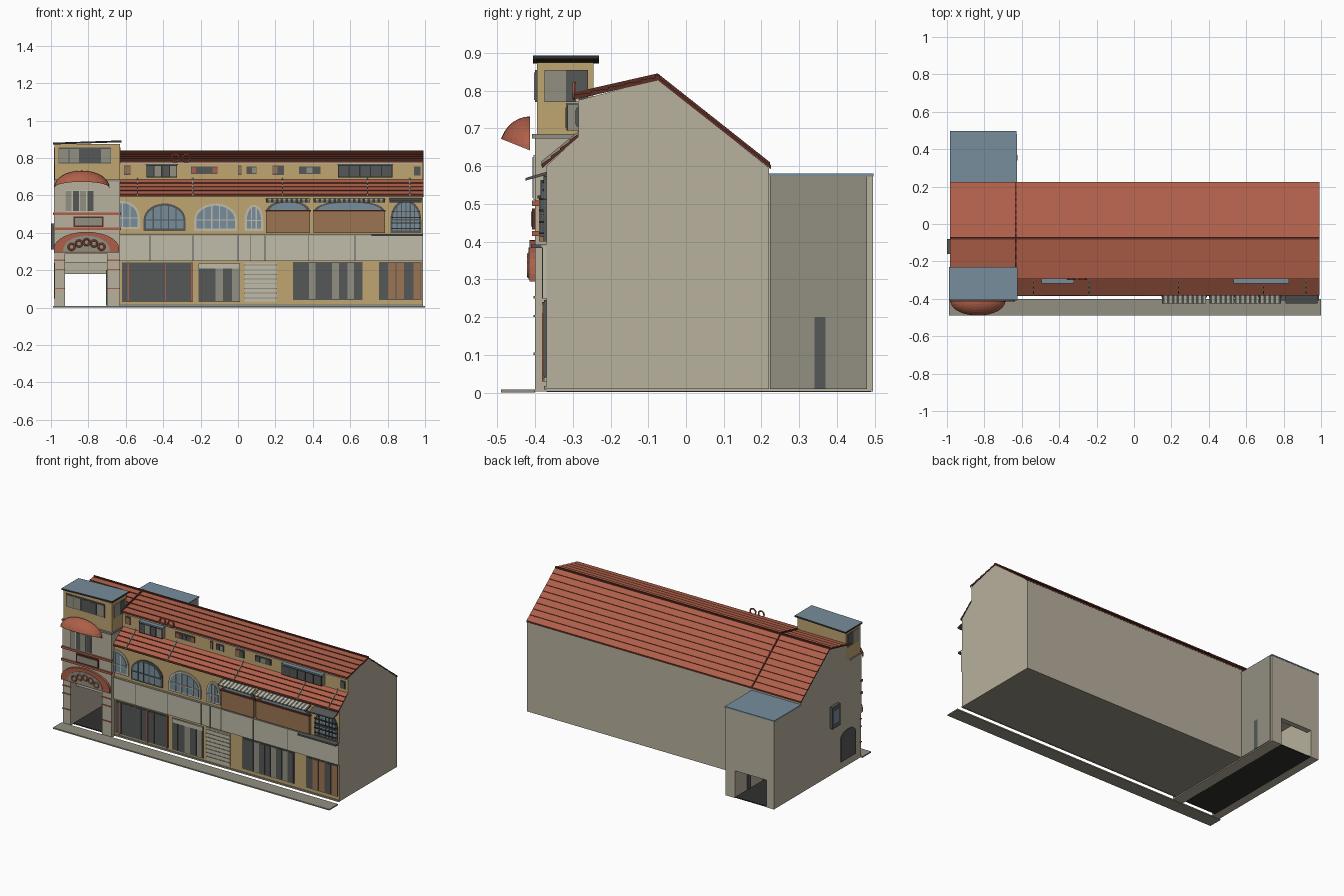
import bpy, bmesh, math
from mathutils import Vector

old = bpy.data.objects.get("Cube")
if old:
    bpy.data.objects.remove(old, do_unlink=True)


def material(name, *rgb):
    m = bpy.data.materials.new(name)
    m.use_nodes = True
    col = [(c / 255) ** 2.2 for c in rgb] + [1]
    m.diffuse_color = col
    m.node_tree.nodes["Principled BSDF"].inputs["Base Color"].default_value = col
    return m


beige = material("beige wall", 182, 175, 156)
yellow = material("ochre wall", 190, 164, 114)
red = material("terracotta", 172, 95, 74)
maroon = material("dark tile edge", 92, 50, 42)
blue = material("blue grey", 118, 140, 154)
dark = material("dark glass", 86, 89, 87)
grey = material("stone grey", 145, 143, 128)
light = material("pale trim", 190, 186, 168)
brown = material("wood brown", 154, 116, 84)
black = material("charcoal", 52, 52, 50)


def finish(name, bm, mat):
    bmesh.ops.recalc_face_normals(bm, faces=bm.faces)
    me = bpy.data.meshes.new(name)
    bm.to_mesh(me)
    bm.free()
    me.materials.append(mat)
    ob = bpy.data.objects.new(name, me)
    bpy.context.collection.objects.link(ob)
    return ob


def prism(name, axis, pts, a, b, mat):
    """Extrude a closed outline along the x or y axis."""
    bm = bmesh.new()
    place = (lambda t, p: (t, *p)) if axis == "x" else (lambda t, p: (p[0], t, p[1]))
    ends = [[bm.verts.new(place(t, p)) for p in pts] for t in (a, b)]
    for ring in ends:
        bm.faces.new(ring)
    n = len(pts)
    for i in range(n):
        j = (i + 1) % n
        bm.faces.new((ends[0][i], ends[0][j], ends[1][j], ends[1][i]))
    return finish(name, bm, mat)


def box(name, x0, x1, y0, y1, z0, z1, mat):
    return prism(name, "x", [(y0, z0), (y1, z0), (y1, z1), (y0, z1)], x0, x1, mat)


def paint(ob, mat, rule):
    ob.data.materials.append(mat)
    slot = len(ob.data.materials) - 1
    for p in ob.data.polygons:
        if rule(p):
            p.material_index = slot


def arch_outline(x0, x1, z0, z1, spring, steps=14):
    c, r = (x0 + x1) / 2, (x1 - x0) / 2
    arc = [(c + r * math.cos(math.pi * i / steps),
            spring + (z1 - spring) * math.sin(math.pi * i / steps)) for i in range(steps + 1)]
    return [(x0, z0), (x1, z0)] + arc if spring > z0 else arc


def panes(name, x0, x1, z0, z1, y, mats, frame=dark):
    """Framed row of panes facing the front."""
    box(name + "_frame", x0, x1, y - .004, y + .002, z0, z1, frame)
    w = (x1 - x0) / len(mats)
    for i, m in enumerate(mats):
        box(name + "_pane", x0 + i * w + .003, x0 + (i + 1) * w - .003,
            y - .007, y, z0 + .006, z1 - .006, m)


def arch_window(name, x0, x1, z0, z1, frame, glass, bars, y=-.37):
    spring, t = z0 + (z1 - z0) * .4, .012
    prism(name + "_frame", "y", arch_outline(x0, x1, z0, z1, spring), y - .008, y, frame)
    prism(name + "_glass", "y", arch_outline(x0 + t, x1 - t, z0 + t, z1 - t, spring), y - .011, y, glass)
    c, r = (x0 + x1) / 2, (x1 - x0) / 2 - t
    for i in range(1, bars):
        u = 2 * i / bars - 1
        top = spring + (z1 - t - spring) * math.sqrt(1 - u * u)
        box(name + "_bar", c + u * r - .003, c + u * r + .003, y - .015, y, z0 + t, top, frame)
    box(name + "_rail", x0 + t, x1 - t, y - .015, y, spring - .003, spring + .003, frame)


def tiled_roof(name, low, high, rows, x0, x1, step=.005):
    """Sloping sheet of overlapping tile courses with dark edges."""
    low, high = Vector(low), Vector(high)
    pts = []
    for i in range(rows):
        pts.append(low.lerp(high, i / rows) + Vector((0, step)))
        pts.append(low.lerp(high, (i + 1) / rows))
    drop = Vector((0, -.008))
    ob = prism(name, "x", [tuple(p) for p in pts + [high + drop, low + drop]], x0, x1, red)
    paint(ob, maroon, lambda p: p.normal.z < .3)


# Main block and the wing over the passage
section = [(-.37, .29), (-.37, .6), (-.285, .68), (-.285, .775), (-.075, .83), (.22, .595), (.22, .29)]
low_section = [(-.37, .01)] + section[1:-1] + [(.22, .01)]
main = prism("main_block", "x", low_section, -.63, .99, beige)
paint(main, yellow, lambda p: p.normal.y < -.9)
paint(main, grey, lambda p: p.normal.z < -.9)
prism("wing_block", "x", section, -.98, -.63, beige)
annex = box("rear_annex", -.98, -.63, .21, .495, .29, .575, beige)
box("annex_roof", -.983, -.627, .215, .497, .573, .581, blue)
box("annex_side_facing", -.632, -.626, .222, .48, .01, .574, grey)
for name, a, b in (("passage_outer_wall", -.98, -.925), ("passage_inner_wall", -.70, -.63)):
    box(name, a, b, -.4, .495, .003, .29, beige)
    for i in range(5):
        box("passage_pilaster", a - .006, b + .006, -.3 + i * .16, -.27 + i * .16, .01, .2, dark) if a > -.9 else None
box("rear_lintel", -.925, -.70, .46, .495, .18, .29, beige)
box("passage_floor", -.925, -.70, -.37, .49, .002, .008, black)
box("gate_beam", -.925, -.70, -.34, -.32, .24, .29, light)
box("pavement", -.99, 1, -.49, -.4, 0, .008, grey)

# Roofs
tiled_roof("lower_front_roof", (-.382, .602), (-.285, .685), 4, -.63, .992)
tiled_roof("upper_front_roof", (-.295, .785), (-.075, .835), 5, -.985, .992)
tiled_roof("back_roof", (.225, .6), (-.075, .836), 9, -.985, .992, .003)
box("ridge_cap", -.985, .992, -.082, -.07, .83, .841, maroon)
box("upper_eave", -.63, .99, -.293, -.283, .77, .78, light)
for a, b in (((-.295, .785), (-.075, .835)), ((-.075, .835), (.222, .6))):
    prism("roof_divider", "x", [a, b, (b[0], b[1] + .011), (a[0], a[1] + .011)], -.635, -.627, maroon)
for x in (-.54, -.245, .235, .69, .915):
    prism("roof_rib", "x", [(-.384, .6), (-.285, .68), (-.285, .693), (-.384, .612)], x, x + .006, grey)
for x in (-.335, -.275):
    bpy.ops.mesh.primitive_torus_add(location=(x, -.296, .8), rotation=(math.pi / 2, 0, 0), major_radius=.02,
                                     minor_radius=.005, major_segments=16, minor_segments=6)
    bpy.context.object.name = "roof_scroll"
    bpy.context.object.data.materials.append(red)

# Attic windows
panes("attic_slit", -.61, -.575, .71, .76, -.286, [brown])
panes("attic_window", -.25, -.11, .715, .755, -.286, [red, dark, dark, dark, red])
panes("attic_shutter", 0, .02, .71, .76, -.286, [brown])
panes("attic_window", .045, .1, .715, .755, -.286, [dark, grey])
panes("attic_shutter", .185, .245, .71, .76, -.286, [brown, dark])
panes("attic_window", .325, .44, .715, .755, -.286, [dark, grey, dark])
panes("attic_slit", .94, .975, .705, .755, -.286, [dark])
for x0, x1, mats in ((-.49, -.325, [dark, grey, dark, grey]), (.535, .825, [dark] * 5)):
    box("bay_window", x0, x1, -.312, -.285, .695, .762, grey)
    panes("bay_panes", x0, x1, .695, .762, -.312, mats, black)
    box("bay_roof", x0 - .004, x1 + .004, -.318, -.288, .762, .768, blue)

# First floor arches, balconies and awnings
arch_window("arch_window", -.71, -.525, .42, .57, light, blue, 4)
arch_window("arch_window", -.505, -.28, .41, .557, dark, blue, 5)
arch_window("arch_window", -.235, -.005, .41, .557, light, blue, 5)
arch_window("arch_window", .035, .135, .41, .55, light, blue, 3)
for x0, x1 in ((.15, .385), (.405, .785)):
    prism("balcony_arch", "y", arch_outline(x0, x1, .5, .572, .515), -.378, -.37, dark)
    prism("balcony_glass", "y", arch_outline(x0 + .02, x1 - .02, .51, .562, .52), -.381, -.37, blue)
    box("balcony_panel", x0, x1, -.39, -.37, .40, .52, brown)
    box("balcony_rail", x0 - .004, x1 + .004, -.394, -.37, .515, .523, maroon)
    slats = round((x1 - x0) / .013)
    for i in range(slats):
        x = x0 + i * (x1 - x0) / slats
        prism("awning_slat", "x", [(-.425, .562), (-.37, .577), (-.37, .584), (-.425, .569)],
              x, x + .013, light if i % 2 else dark)
arch_window("end_window", .815, .98, .4, .575, dark, blue, 6)
for i in range(4):
    box("window_grille", .82, .975, -.388, -.37, .42 + i * .03, .425 + i * .03, black)
prism("end_awning", "x", [(-.425, .562), (-.37, .577), (-.37, .585), (-.425, .569)], .81, .98, dark)

# Sign band with joints
box("sign_band", -.63, .99, -.38, -.37, .25, .39, light)
for x in (-.47, -.24, 0, .065, .145, .375, .625):
    box("band_joint", x - .002, x + .002, -.382, -.37, .25, .39, dark)
box("band_top", -.63, .99, -.384, -.37, .386, .392, grey)
box("band_ledge", .715, .99, -.41, -.37, .383, .393, dark)

# Ground floor shops
panes("shop_front", -.62, -.24, .03, .24, -.372, [dark] * 8)
for x in (-.59, -.39, -.25):
    box("red_post", x, x + .006, -.382, -.37, .03, .24, red)
panes("shop_doors", -.21, .01, .03, .235, -.372, [dark, dark, grey, dark, grey])
box("shop_transom", -.21, .01, -.381, -.37, .21, .235, light)
box("shutter", .035, .205, -.376, -.37, .03, .24, light)
for i in range(8):
    box("shutter_groove", .035, .205, -.379, -.37, .05 + i * .025, .055 + i * .025, grey)
panes("shop_grille", .295, .665, .04, .245, -.372, [dark, dark, grey, dark, dark, grey, dark, grey, dark])
panes("end_shop", .755, .98, .04, .245, -.372, [dark, brown, brown, dark, brown])
box("base_strip", -.63, .99, -.376, -.37, .008, .018, grey)

# Corner tower
box("tower_base", -.983, -.63, -.4, -.285, .29, .68, beige)
box("tower_top", -.98, -.632, -.395, -.245, .68, .875, yellow)
box("tower_ledge", -.985, -.625, -.408, -.288, .674, .685, grey)
cap = prism("tower_roof", "y", [(-.988, .872), (-.622, .884), (-.622, .894), (-.988, .882)], -.405, -.23, black)
paint(cap, blue, lambda p: p.normal.z > .9)
panes("tower_window", -.96, -.68, .77, .855, -.396, [grey, grey, dark, dark, grey])
for x in (-.98, -.632):
    box("tower_side_pane", x - .004, x + .004, -.375, -.318, .77, .855, grey)
    box("tower_side_glass", x - .004, x + .004, -.318, -.26, .77, .855, dark)
panes("tower_lower_window", -.925, -.77, .51, .63, -.4, [grey, dark, grey, dark], light)
for z in (.415, .495):
    box("tower_cornice", -.988, -.626, -.408, -.39, z, z + .014, red)
box("plaque_frame", -.88, -.72, -.408, -.4, .432, .488, maroon)
box("plaque", -.872, -.728, -.41, -.4, .44, .48, grey)
for x0, x1 in ((-.983, -.925), (-.7, -.63)):
    for z in (.1, .2, .25):
        box("pilaster_band", x0, x1, -.404, -.39, z, z + .006, red)

# Scalloped canopy: part of a squashed sphere
bm = bmesh.new()
bmesh.ops.create_uvsphere(bm, u_segments=28, v_segments=16, radius=1)
for v in bm.verts:
    v.co = Vector((v.co.x * .147 - .835, v.co.y * .082 - .413, v.co.z * .09 + .642))
for normal in ((0, 1, 0), (0, -.37, -.93)):
    geom = bm.verts[:] + bm.edges[:] + bm.faces[:]
    bmesh.ops.bisect_plane(bm, geom=geom, plane_co=(0, -.413, .642), plane_no=normal, clear_outer=True)
finish("canopy", bm, red)

# Gate arch with pierced ornament
prism("gate_arch", "y", arch_outline(-.985, -.635, .295, .405, .315), -.414, -.4, red)
prism("gate_tympanum", "y", arch_outline(-.935, -.685, .3, .385, .305), -.417, -.4, grey)
for i in range(5):
    bpy.ops.mesh.primitive_torus_add(location=(-.89 + i * .04, -.417, .325 + .025 * math.sin(math.pi * i / 4)),
                                     rotation=(math.pi / 2, 0, 0), major_radius=.017, minor_radius=.005,
                                     major_segments=14, minor_segments=6)
    bpy.context.object.name = "gate_scroll"
    bpy.context.object.data.materials.append(red)

# Outer side wall door and window
prism("side_door", "x", arch_outline(-.34, -.19, .05, .24, .2), -.985, -.979, dark)
box("side_window", -1, -.98, -.16, -.08, .31, .45, dark)
box("side_window_glass", -1, -.98, -.145, -.095, .34, .42, blue).location.x = -.0005
